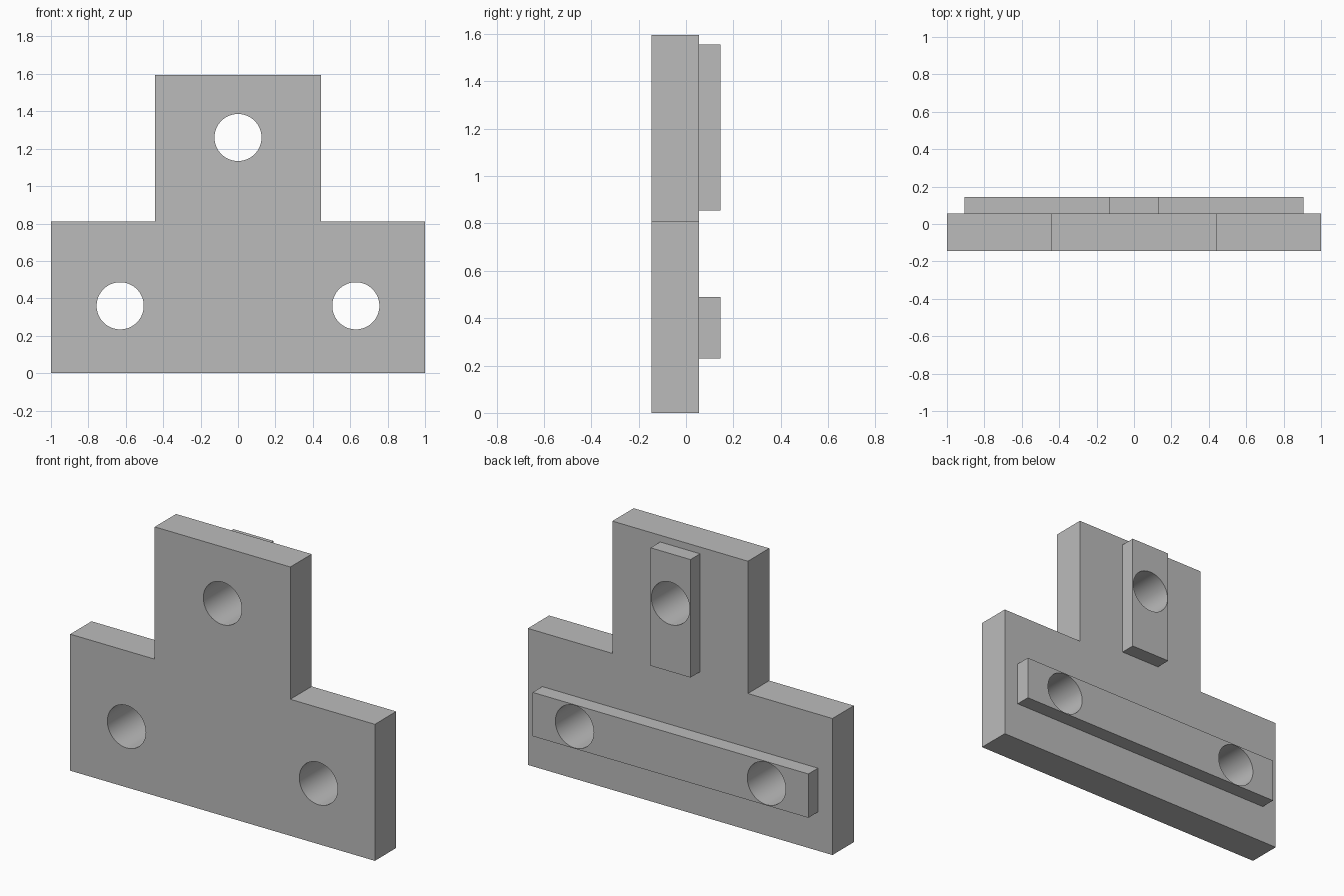
import bpy
import bmesh
import math

default = bpy.data.objects.get("Cube")
if default:
    bpy.data.objects.remove(default, do_unlink=True)

# Single plain grey material
grey = bpy.data.materials.new("plain grey")
grey.use_nodes = True
grey.diffuse_color = (0.5, 0.5, 0.5, 1)
grey.node_tree.nodes["Principled BSDF"].inputs["Base Color"].default_value = (0.5, 0.5, 0.5, 1)

FRONT, MID, BACK = -0.145, 0.055, 0.145
HOLES = [(-0.63, 0.36), (0.63, 0.36), (0, 1.26)]
HOLE_RADIUS = 0.126


def extrude_profile(name, points, y0, y1):
    """Extrude an x-z outline from y0 to y1."""
    bm = bmesh.new()
    face = bm.faces.new([bm.verts.new((x, y0, z)) for x, z in points])
    new = bmesh.ops.extrude_face_region(bm, geom=[face])["geom"]
    verts = [v for v in new if isinstance(v, bmesh.types.BMVert)]
    bmesh.ops.translate(bm, verts=verts, vec=(0, y1 - y0, 0))
    bmesh.ops.recalc_face_normals(bm, faces=bm.faces)
    mesh = bpy.data.meshes.new(name)
    bm.to_mesh(mesh)
    bm.free()
    mesh.materials.append(grey)
    obj = bpy.data.objects.new(name, mesh)
    bpy.context.collection.objects.link(obj)
    return obj


def box_outline(x, z0, z1):
    return [(-x, z0), (x, z0), (x, z1), (-x, z1)]


def drill(obj, holes):
    """Cut round through holes, then smooth their walls."""
    bpy.ops.object.select_all(action="DESELECT")
    bpy.context.view_layer.objects.active = obj
    obj.select_set(True)
    for cx, cz in holes:
        ring = [(cx + HOLE_RADIUS * math.cos(a), cz + HOLE_RADIUS * math.sin(a))
                for a in (math.tau * i / 64 for i in range(64))]
        cutter = extrude_profile("hole_cutter", ring, -0.5, 0.5)
        cutter.hide_render = True
        mod = obj.modifiers.new("hole", "BOOLEAN")
        mod.operation = "DIFFERENCE"
        mod.solver = "EXACT"
        mod.object = cutter
        bpy.ops.object.modifier_apply(modifier=mod.name)
        bpy.data.objects.remove(cutter, do_unlink=True)
    bpy.ops.object.shade_smooth_by_angle(angle=math.radians(30))


# Stepped main plate
half = [(1, 0), (1, 0.81), (0.445, 0.81), (0.445, 1.595)]
outline = half + [(-x, z) for x, z in reversed(half)]
drill(extrude_profile("tee_plate", outline, FRONT, MID), HOLES)

# Raised rails on the back
drill(extrude_profile("horizontal_rail", box_outline(0.905, 0.23, 0.49), MID, BACK), HOLES[:2])
drill(extrude_profile("vertical_rail", box_outline(0.131, 0.855, 1.555), MID, BACK), HOLES[2:])
